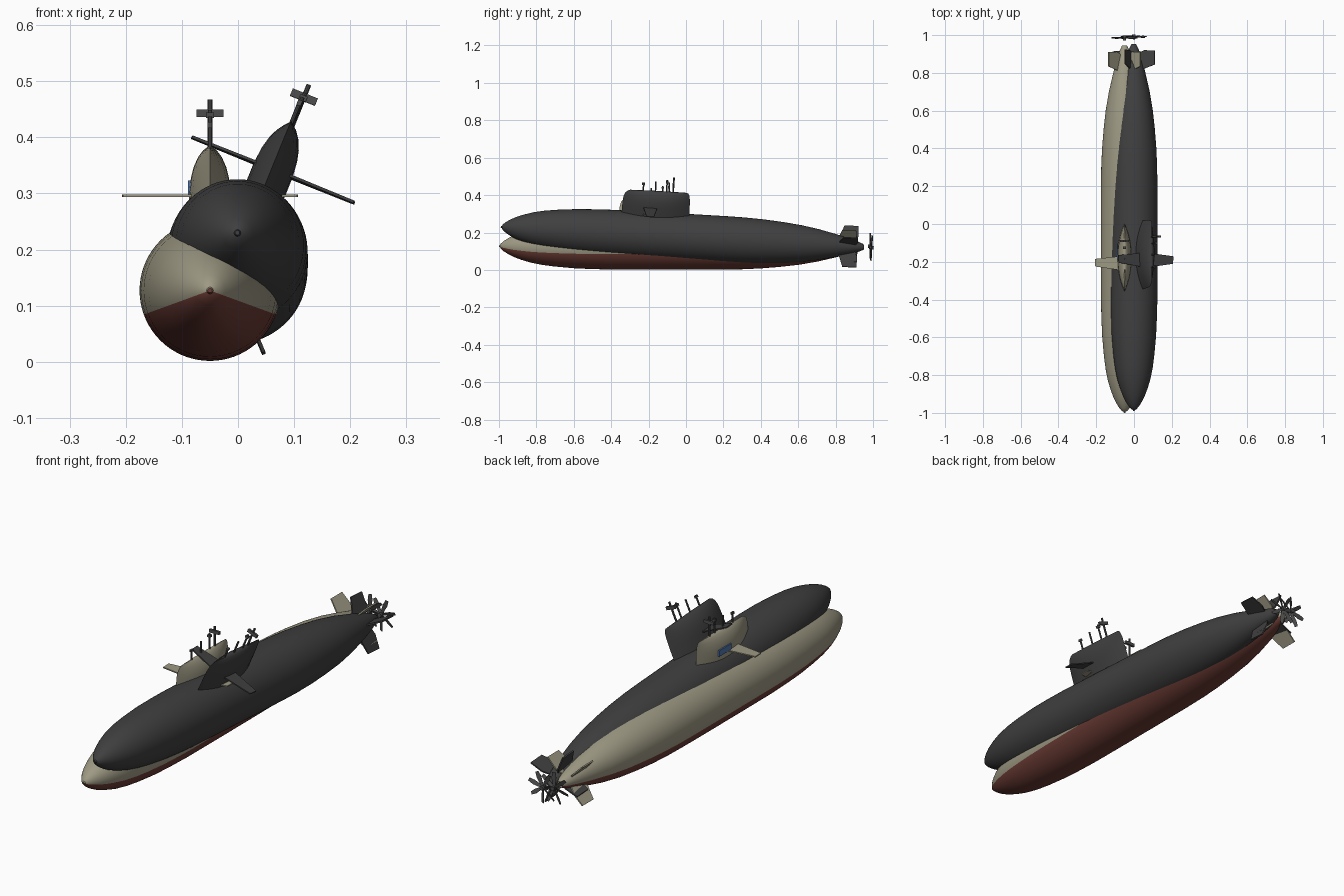
import bpy, bmesh, math
from mathutils import Matrix, Vector

if "Cube" in bpy.data.objects:
    bpy.data.objects.remove(bpy.data.objects["Cube"])


def material(name, rgb):
    m = bpy.data.materials.new(name)
    m.diffuse_color = (*rgb, 1)
    m.use_nodes = True
    m.node_tree.nodes["Principled BSDF"].inputs["Base Color"].default_value = m.diffuse_color
    return m


BEIGE = material("warm_beige", (0.34, 0.32, 0.23))
DARK = material("charcoal", (0.05, 0.05, 0.05))
RED = material("antifouling_red", (0.15, 0.045, 0.035))
BLUE = material("panel_blue", (0.08, 0.18, 0.42))
GREY = material("mast_grey", (0.075, 0.073, 0.075))


def finish(name, bm, mats, place, smooth=None):
    bmesh.ops.recalc_face_normals(bm, faces=bm.faces[:])
    me = bpy.data.meshes.new(name)
    bm.to_mesh(me)
    bm.free()
    for m in mats:
        me.materials.append(m)
    ob = bpy.data.objects.new(name, me)
    bpy.context.collection.objects.link(ob)
    ob.matrix_world = place
    if smooth:
        bpy.ops.object.select_all(action='DESELECT')
        ob.select_set(True)
        bpy.context.view_layer.objects.active = ob
        bpy.ops.object.shade_smooth_by_angle(angle=math.radians(smooth))
    return ob


def loft(bm, rings):
    # skin a list of equal-length closed point rings and cap both ends
    vs = [[bm.verts.new(p) for p in r] for r in rings]
    n = len(vs[0])
    for a, b in zip(vs, vs[1:]):
        for i in range(n):
            bm.faces.new((a[i], a[(i + 1) % n], b[(i + 1) % n], b[i]))
    bm.faces.new(vs[0][::-1])
    bm.faces.new(vs[-1])


def box(bm, centre, size, rot=Matrix()):
    m = rot @ Matrix.Translation(centre) @ Matrix.Diagonal((*size, 1))
    bmesh.ops.create_cube(bm, size=1, matrix=m)


def rod(bm, r, p0, p1, seg=10):
    p0, p1 = Vector(p0), Vector(p1)
    q = (p1 - p0).to_track_quat('Z', 'Y').to_matrix().to_4x4()
    bmesh.ops.create_cone(bm, cap_ends=True, segments=seg, radius1=r, radius2=r,
                          depth=(p1 - p0).length,
                          matrix=Matrix.Translation((p0 + p1) / 2) @ q)


# hull profile: (y, radius)
HULL = [(-1.0, .004), (-.994, .006), (-.99, .014), (-.975, .027), (-.95, .043),
        (-.92, .058), (-.88, .073), (-.83, .088), (-.77, .1), (-.7, .109),
        (-.6, .118), (-.5, .1225), (-.4, .125), (-.2, .1255), (0, .1255),
        (.2, .125), (.3, .1235), (.4, .119), (.5, .111), (.6, .1), (.7, .083),
        (.8, .06), (.87, .041), (.92, .025), (.945, .013)]

# sail sections: (height, half width, front y, back y)
SAIL = [(.09, .037, -.36, .003), (.17, .037, -.358, .003), (.2, .034, -.356, .002),
        (.22, .029, -.353, .001), (.238, .021, -.346, -.002),
        (.25, .012, -.334, -.007), (.256, .004, -.32, -.015)]


def sail_ring(h, w, y0, y1, n=14):
    pts = []
    for s in (1, -1):
        for i in range(n):
            t = -math.cos(math.pi * i / n) * s
            x = s * w * (1 - abs(t) ** 2.2)
            pts.append((x, (y0 + y1) / 2 + t * (y1 - y0) / 2, h))
    return pts


def fin(bm, outline, thick, rot=Matrix()):
    # tapered plate; outline is (span, y), thickness is along z
    rings = [[rot @ Vector((s, y, z)) for s, y in outline]
             for z in (-thick / 2, thick / 2)]
    loft(bm, rings)


def submarine(tag, place, paint, belly):
    # hull with a belly band set by angle round the axis
    bm = bmesh.new()
    seg = 72
    loft(bm, [[(r * math.cos(2 * math.pi * i / seg), y, r * math.sin(2 * math.pi * i / seg))
               for i in range(seg)] for y, r in HULL])
    for f in bm.faces:
        c = f.calc_center_median()
        if math.degrees(math.atan2(c.z, abs(c.x))) < -20:
            f.material_index = 1
    finish(tag + "_hull", bm, [paint, belly], place, 35)

    # sail
    bm = bmesh.new()
    loft(bm, [sail_ring(*s) for s in SAIL])
    finish(tag + "_sail", bm, [paint], place, 40)

    # sail planes on both sides
    bm = bmesh.new()
    for s in (1, -1):
        fin(bm, [(s * .02, -.245), (s * .155, -.225), (s * .157, -.185), (s * .02, -.17)],
            .005, Matrix.Translation((0, 0, .169)))
    finish(tag + "_sail_planes", bm, [paint], place)

    # four stern fins in an X
    bm = bmesh.new()
    for k in range(4):
        fin(bm, [(.025, .8), (.06, .815), (.12, .835), (.12, .91), (.06, .912), (.025, .895)],
            .006, Matrix.Rotation(math.radians(45 + 90 * k), 4, 'Y'))
    finish(tag + "_stern_fins", bm, [paint], place)

    # propeller: hub and seven pitched blades
    bm = bmesh.new()
    rod(bm, .009, (0, .972, 0), (0, .997, 0), 14)
    for k in range(7):
        turn = Matrix.Rotation(2 * math.pi * k / 7, 4, 'Y')
        pitch = Matrix.Rotation(math.radians(25), 4, 'Z')
        rot = turn @ Matrix.Translation((0, .985, 0)) @ pitch
        rings = [[rot @ Vector((x, y, z)) for x, z in
                  ((-.005, .005), (.005, .005), (.01, .045), (.007, .07), (-.006, .07), (-.009, .045))]
                 for y in (-.001, .001)]
        loft(bm, rings)
    finish(tag + "_propeller", bm, [GREY], place)

    # masts, the rear one with a crossbar
    bm = bmesh.new()
    for y, top, r in ((-.25, .3, .004), (-.185, .31, .004), (-.125, .322, .004), (-.09, .34, .0045)):
        rod(bm, r, (0, y, .22), (0, y, top))
    box(bm, (0, -.09, .316), (.048, .01, .014))
    box(bm, (0, -.125, .312), (.014, .014, .01))
    box(bm, (0, -.25, .295), (.008, .016, .01))
    finish(tag + "_masts", bm, [GREY], place)


light_place = Matrix.Translation((-.05, 0, .127))
dark_place = (Matrix.Translation((-.001, .008, .174))
              @ Matrix.Rotation(math.radians(-3.2), 4, 'X')
              @ Matrix.Rotation(math.radians(22), 4, 'Y'))
submarine("light", light_place, BEIGE, RED)
submarine("dark", dark_place, DARK, DARK)

# small coloured panel on the port side of the light sail
bm = bmesh.new()
box(bm, (-.0365, -.145, .183), (.006, .085, .026))
finish("sail_panel", bm, [BLUE], light_place)
